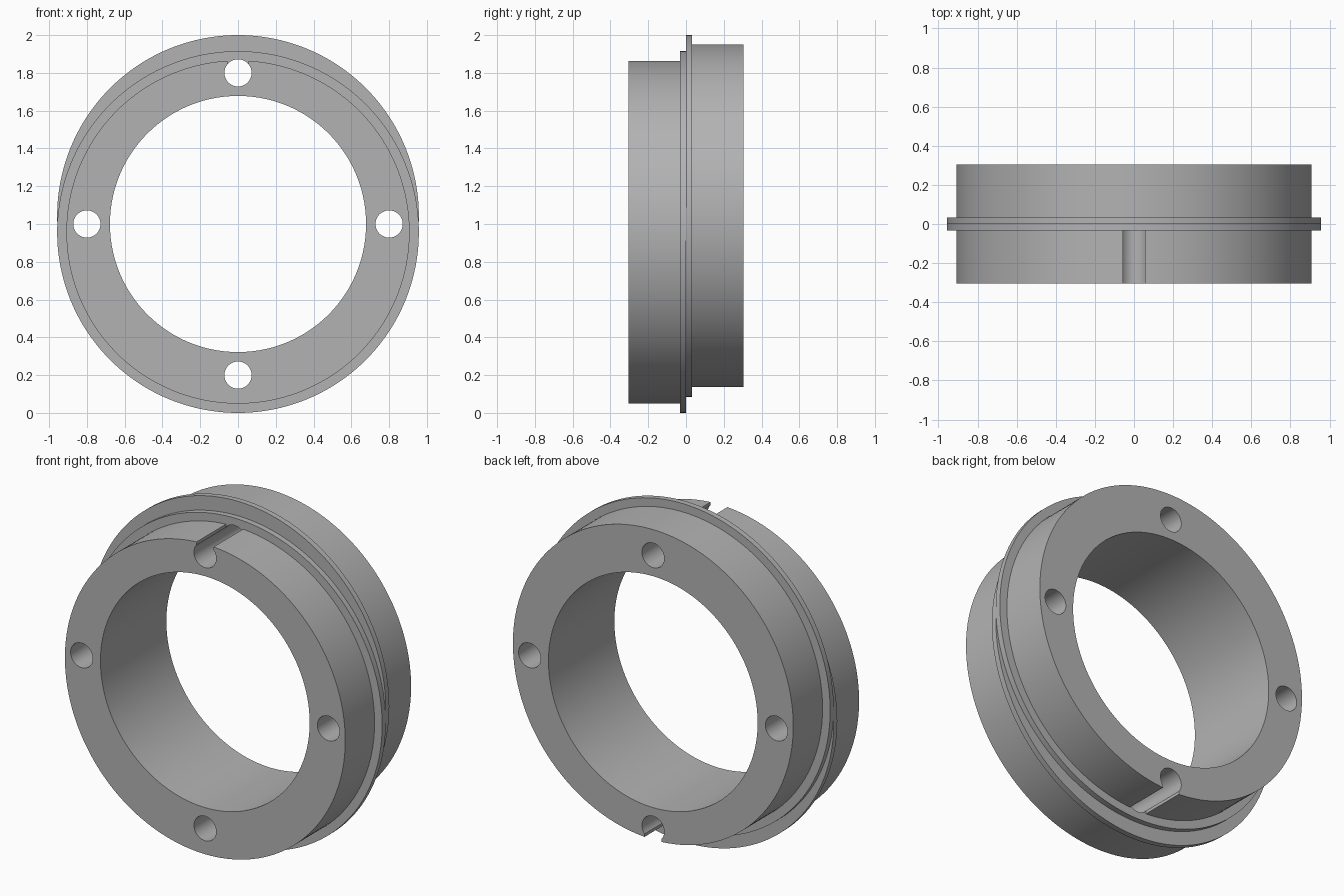
import bpy
import math

if "Cube" in bpy.data.objects:
    bpy.data.objects.remove(bpy.data.objects["Cube"], do_unlink=True)

DEPTH = 0.305      # half depth of the whole ring
FLANGE = 0.033     # thickness of each flange
SHIFT = 0.0425     # vertical offset of each half from the bore axis

grey = bpy.data.materials.new("machined grey")
grey.use_nodes = True
colour = (0.45, 0.45, 0.45, 1)
grey.diffuse_color = colour
grey.node_tree.nodes["Principled BSDF"].inputs["Base Color"].default_value = colour


def cylinder(name, radius, y0, y1, z, x=0, sides=160):
    """Cylinder lying along y between y0 and y1."""
    bpy.ops.mesh.primitive_cylinder_add(
        vertices=sides, radius=radius, depth=y1 - y0,
        location=(x, (y0 + y1) / 2, z), rotation=(math.pi / 2, 0, 0))
    obj = bpy.context.object
    obj.name = name
    obj.data.materials.append(grey)
    return obj


def combine(target, tool, operation):
    """Apply a boolean and remove the tool."""
    mod = target.modifiers.new(operation, 'BOOLEAN')
    mod.operation = operation
    mod.solver = 'EXACT'
    mod.object = tool
    bpy.context.view_layer.objects.active = target
    bpy.ops.object.modifier_apply(modifier=mod.name)
    bpy.data.objects.remove(tool, do_unlink=True)


# Two eccentric halves: front one low, back one high, each with a flange
ring = None
for side in (-1, 1):
    z = 1 + side * SHIFT
    for name, radius, length in (("body", 0.9085, DEPTH), ("flange", 0.9575, FLANGE)):
        y0, y1 = sorted((0, side * length))
        part = cylinder(name, radius, y0, y1, z)
        if ring is None:
            ring = part
        else:
            combine(ring, part, 'UNION')
ring.name = "eccentric_ring"

# Central bore and four through holes
combine(ring, cylinder("bore", 0.678, -0.5, 0.5, 1), 'DIFFERENCE')
for i in range(4):
    a = i * math.pi / 2
    hole = cylinder("hole", 0.072, -0.5, 0.5, 1 + 0.8 * math.sin(a), 0.8 * math.cos(a), 48)
    combine(ring, hole, 'DIFFERENCE')

# Slots opening the top front hole and the bottom back hole to the rim
for side in (-1, 1):
    y0, y1 = side * FLANGE, side * 0.5
    bpy.ops.mesh.primitive_cube_add(size=1, location=(0, (y0 + y1) / 2, 1 - side * 0.89))
    slot = bpy.context.object
    slot.scale = (0.11, abs(y1 - y0), 0.16)
    slot.data.materials.append(grey)
    bpy.context.view_layer.update()
    combine(ring, slot, 'DIFFERENCE')

bpy.ops.object.select_all(action='DESELECT')
ring.select_set(True)
bpy.context.view_layer.objects.active = ring
bpy.ops.object.shade_smooth_by_angle(angle=math.radians(30))
